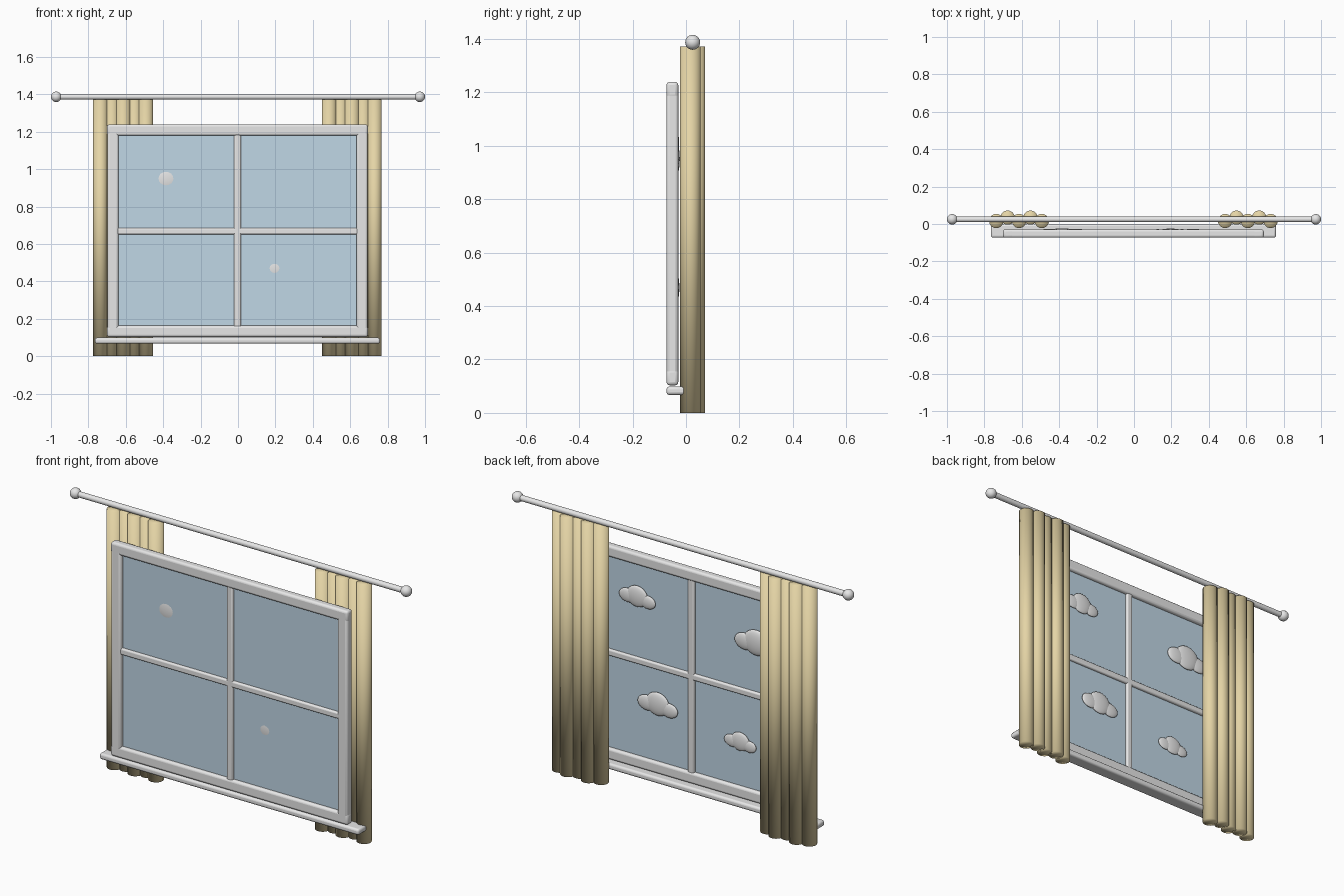
import bpy
import math

cube = bpy.data.objects.get("Cube")
if cube:
    bpy.data.objects.remove(cube, do_unlink=True)


def material(name, rgb):
    m = bpy.data.materials.new(name)
    m.use_nodes = True
    m.diffuse_color = (*rgb, 1)
    m.node_tree.nodes["Principled BSDF"].inputs["Base Color"].default_value = (*rgb, 1)
    return m


WHITE = material("soft white", (0.8, 0.8, 0.8))
BEIGE = material("curtain beige", (0.78, 0.66, 0.38))
BLUE = material("glass blue", (0.53, 0.68, 0.79))


def finish(name, mat):
    ob = bpy.context.object
    ob.name = name
    ob.data.materials.append(mat)
    return ob


def box(name, mat, x, y, z, bevel=0.0):
    """Box from (min, max) ranges, with rounded edges."""
    bpy.ops.mesh.primitive_cube_add(size=1, location=[sum(r) / 2 for r in (x, y, z)])
    ob = finish(name, mat)
    ob.scale = [r[1] - r[0] for r in (x, y, z)]
    bpy.ops.object.transform_apply(location=False, rotation=False, scale=True)
    if bevel:
        mod = ob.modifiers.new("rounded edges", "BEVEL")
        mod.width = bevel
        mod.segments = 3
        bpy.ops.object.shade_smooth_by_angle(angle=math.radians(35))
    return ob


def ball(name, mat, loc, radii):
    bpy.ops.mesh.primitive_uv_sphere_add(segments=28, ring_count=16, radius=1, location=loc)
    ob = finish(name, mat)
    ob.scale = radii
    bpy.ops.object.transform_apply(location=False, rotation=False, scale=True)
    bpy.ops.object.shade_smooth()
    return ob


# Outer frame
MID = -0.003
DEPTH = (-0.073, -0.029)
for name, z in (("bottom_rail", (0.103, 0.163)), ("top_rail", (1.179, 1.239))):
    box(name, WHITE, (MID - 0.697, MID + 0.697), DEPTH, z, 0.012)
for name, side in (("left_stile", 1), ("right_stile", -1)):
    x = MID + side * 0.666
    box(name, WHITE, (x - 0.03, x + 0.03), DEPTH, (0.103, 1.239), 0.012)

# Glazing bars and pane
BAR = (-0.068, -0.034)
box("vertical_bar", WHITE, (MID - 0.018, MID + 0.018), BAR, (0.14, 1.2), 0.008)
box("horizontal_bar", WHITE, (MID - 0.65, MID + 0.65), BAR, (0.652, 0.686), 0.008)
box("glass_pane", BLUE, (MID - 0.65, MID + 0.65), (-0.0541, -0.048), (0.13, 1.21))

# Sill
box("sill", WHITE, (MID - 0.762, MID + 0.762), (-0.073, 0.0), (0.067, 0.099), 0.011)

# Curtain rod with ball ends
bpy.ops.mesh.primitive_cylinder_add(vertices=24, radius=0.015, depth=1.94,
                                    location=(0, 0.025, 1.387), rotation=(0, math.pi / 2, 0))
finish("curtain_rod", WHITE)
bpy.ops.object.shade_smooth_by_angle(angle=math.radians(35))
for name, side in (("left_finial", 1), ("right_finial", -1)):
    ball(name, WHITE, (side * 0.972, 0.025, 1.387), (0.028,) * 3)

# Curtains: five round folds per side, alternating in depth
for name, side in (("left", 1), ("right", -1)):
    for i in range(5):
        x = MID + side * (0.49 + 0.0608 * i)
        y = 0.034 if i % 2 else 0.016
        bpy.ops.mesh.primitive_cylinder_add(vertices=32, radius=0.038, depth=1.372,
                                            end_fill_type='TRIFAN', location=(x, y, 0.686))
        finish(f"{name}_curtain_fold_{i + 1}", BEIGE)
        bpy.ops.object.shade_smooth()

# Clouds on the back of the glass: one large puff between two small ones
CLOUDS = ((0.315, 1.01, 1.0), (0.195, 0.47, 1.1), (-0.385, 0.95, 1.2), (-0.29, 0.40, 0.88))
PUFFS = (("middle", 0, 0, 0.062, 0.056, 0.014),
         ("left", 0.056, -0.008, 0.05, 0.037, 0.011),
         ("right", -0.062, -0.016, 0.046, 0.035, 0.011))
for n, (cx, cz, s) in enumerate(CLOUDS, 1):
    for part, dx, dz, rx, rz, ry in PUFFS:
        ball(f"cloud_{n}_{part}_puff", WHITE, (cx + dx * s, -0.04, cz + dz * s),
             (rx * s, ry * s, rz * s))
